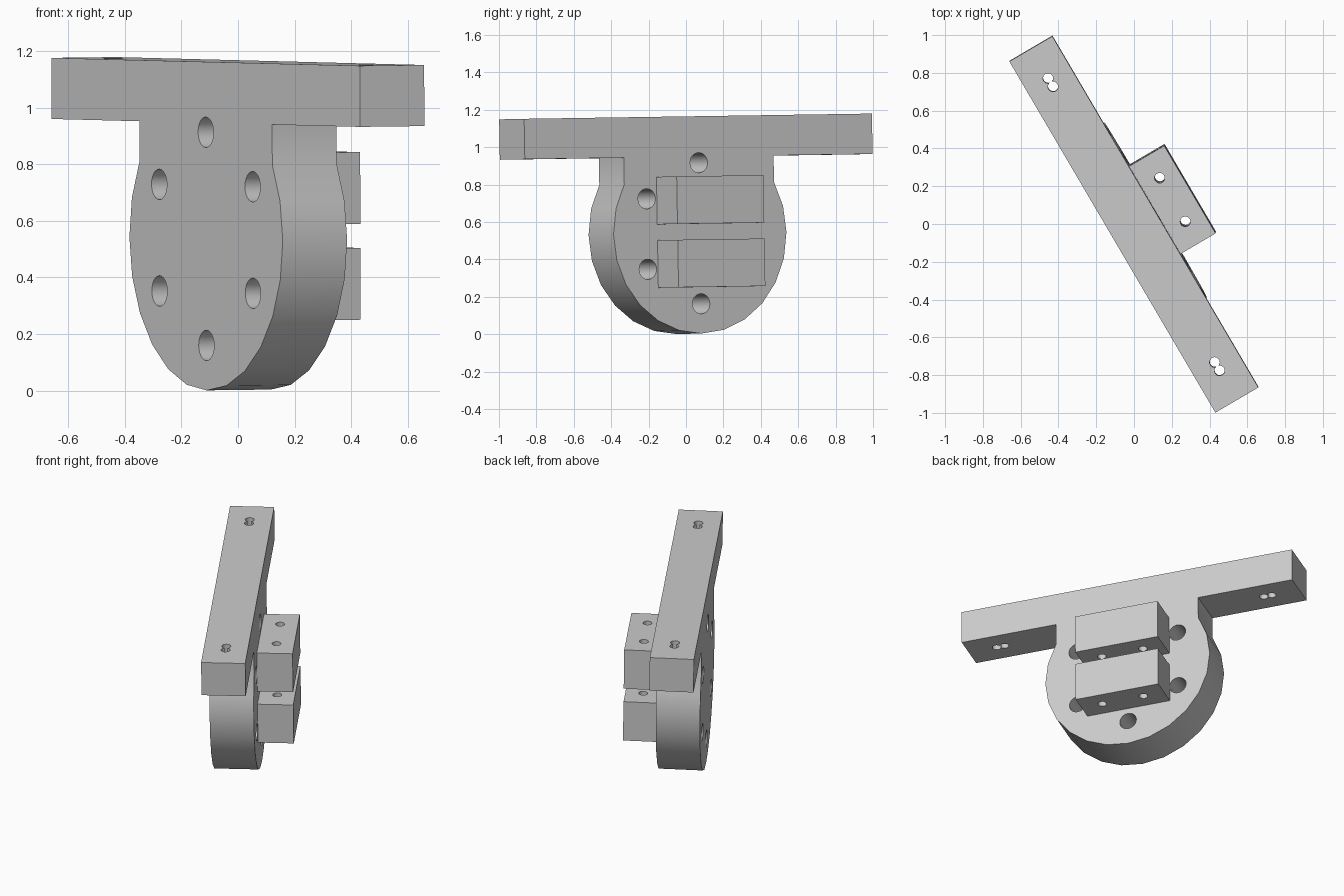
import bpy, bmesh
from math import sin, cos, radians
from mathutils import Matrix, Vector

default = bpy.data.objects.get("Cube")
if default:
    bpy.data.objects.remove(default, do_unlink=True)

grey = bpy.data.materials.new("plain grey")
grey.use_nodes = True
colour = (0.6, 0.6, 0.6, 1)
grey.diffuse_color = colour
grey.node_tree.nodes["Principled BSDF"].inputs["Base Color"].default_value = colour

# The whole bracket sits turned and very slightly tilted; origin is the disc centre
FRAME = (Matrix.Translation((0.001, 0.008, 0.538))
         @ Matrix.Rotation(radians(-59.6), 4, 'Z')
         @ Matrix.Rotation(0.013, 4, 'Y')
         @ Matrix.Rotation(0.011, 4, 'X'))
HALF = 0.132      # half thickness of the plate
RADIUS = 0.536    # disc radius


def add_object(name, bm):
    bmesh.ops.recalc_face_normals(bm, faces=bm.faces)
    mesh = bpy.data.meshes.new(name)
    bm.to_mesh(mesh)
    bm.free()
    mesh.materials.append(grey)
    ob = bpy.data.objects.new(name, mesh)
    bpy.context.collection.objects.link(ob)
    ob.matrix_world = FRAME
    return ob


def drill(ob, centre, radius, axis):
    """Cut a round through hole along the local axis."""
    bm = bmesh.new()
    turn = Matrix.Rotation(radians(90), 4, 'X') if axis == 'Y' else Matrix()
    bmesh.ops.create_cone(bm, cap_ends=True, segments=24, radius1=radius,
                          radius2=radius, depth=0.6,
                          matrix=Matrix.Translation(centre) @ turn)
    cutter = add_object("hole_cutter", bm)
    cutter.hide_render = True
    mod = ob.modifiers.new("hole", 'BOOLEAN')
    mod.operation, mod.solver, mod.object = 'DIFFERENCE', 'EXACT', cutter
    activate(ob)
    bpy.ops.object.modifier_apply(modifier=mod.name)
    bpy.data.objects.remove(cutter, do_unlink=True)


def activate(ob):
    bpy.ops.object.select_all(action='DESELECT')
    ob.select_set(True)
    bpy.context.view_layer.objects.active = ob


def finish(ob):
    activate(ob)
    bpy.ops.object.shade_smooth_by_angle(angle=radians(25))


# Mounting plate: long bar, neck and round disc in one outline
bar_end, bar_low, bar_top = 1.078, 0.41, 0.626
arc = [(RADIUS * cos(radians(a)), RADIUS * sin(radians(a)))
       for a in range(-210, 31, 15)]
neck = arc[-1][0]
outline = arc + [(neck, bar_low), (bar_end, bar_low), (bar_end, bar_top),
                 (-bar_end, bar_top), (-bar_end, bar_low), (-neck, bar_low)]
bm = bmesh.new()
face = bm.faces.new([bm.verts.new((x, -HALF, z)) for x, z in outline])
ext = bmesh.ops.extrude_face_region(bm, geom=[face])
bmesh.ops.translate(bm, vec=(0, 2 * HALF, 0),
                    verts=[v for v in ext["geom"] if isinstance(v, bmesh.types.BMVert)])
plate = add_object("mounting_plate", bm)

# Ring of six holes through the disc
for i in range(6):
    a = radians(90 + 60 * i)
    drill(plate, (0.377 * cos(a), 0, 0.377 * sin(a)), 0.054, 'Y')

# Pair of overlapping screw holes at each bar end
for side in (-1, 1):
    for x in (0.846, 0.897):
        drill(plate, (side * x, 0, 0.518), 0.027, 'Z')
finish(plate)

# Two clamp blocks on the back of the disc
for name, z in (("upper_block", 0.178), ("lower_block", -0.161)):
    bm = bmesh.new()
    centre = Vector((-0.005, 0.239, z))
    bmesh.ops.create_cube(bm, size=1, matrix=Matrix.Translation(centre)
                          @ Matrix.Diagonal((0.538, 0.214, 0.254, 1)))
    block = add_object(name, bm)
    for dx in (-0.134, 0.134):
        drill(block, centre + Vector((dx, 0, 0)), 0.027, 'Z')
    finish(block)
